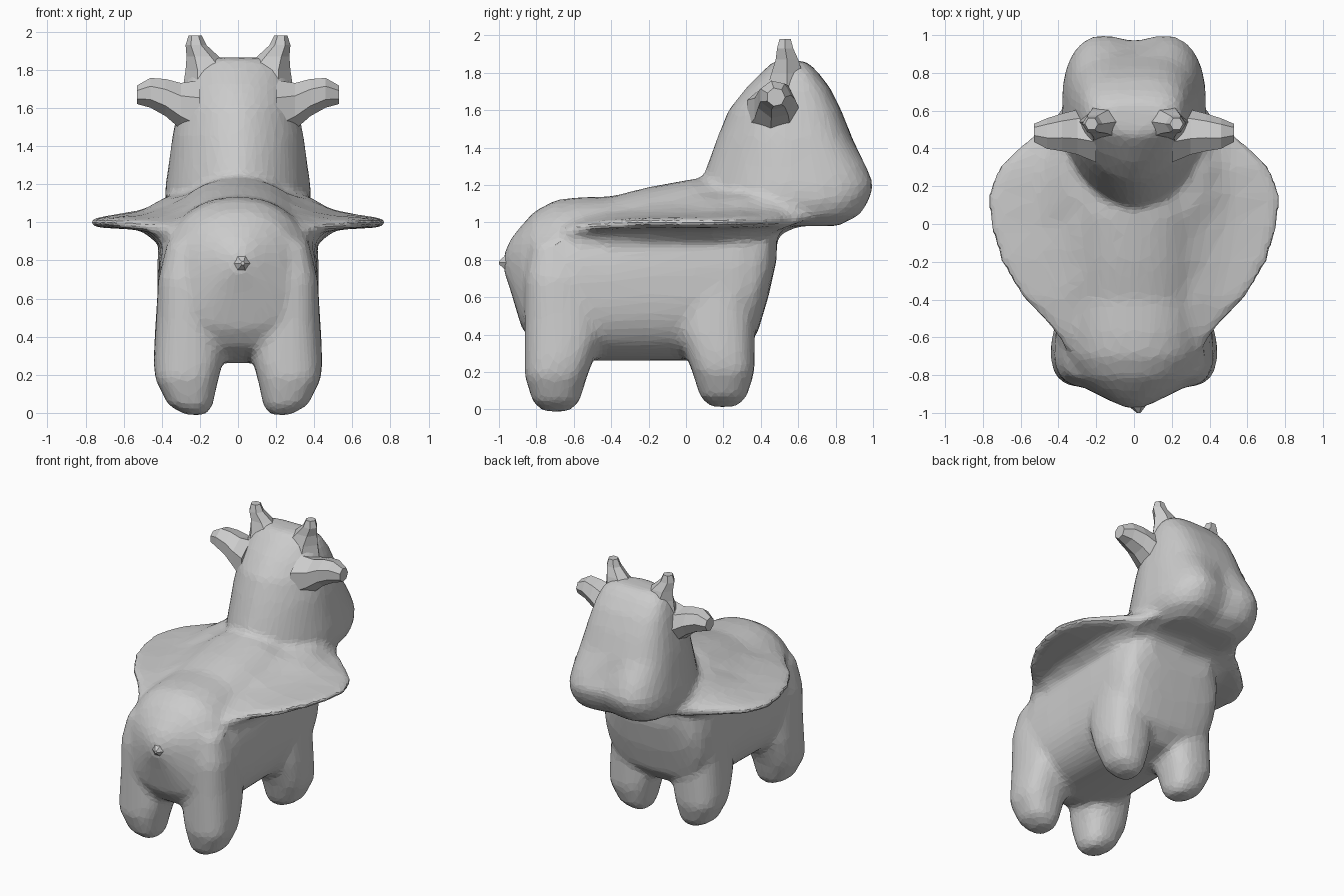
import bpy, bmesh
from math import cos, sin, pi
from mathutils import Vector

if "Cube" in bpy.data.objects:
    bpy.data.objects.remove(bpy.data.objects["Cube"])


def power(v, e):
    return (abs(v) ** (2 / e)) * (1 if v >= 0 else -1)


def ring(axis, t, a, b, ra, rb, e=2.0, e_back=None, n=32, phase=0.0):
    """Rounded-square loop across an axis; a, b are the centre on the other two axes."""
    pts = []
    for i in range(n):
        ang = 2 * pi * i / n + phase
        k = e_back if e_back and sin(ang) < 0 else e
        u, v = a + ra * power(cos(ang), k), b + rb * power(sin(ang), k)
        pts.append(Vector({'x': (t, u, v), 'y': (u, t, v), 'z': (u, v, t)}[axis]))
    return pts


def loft(bm, rings):
    """Skin a row of loops into a closed tube."""
    loops = [[bm.verts.new(p) for p in r] for r in rings]
    n = len(loops[0])
    faces = [bm.faces.new(loops[0]), bm.faces.new(loops[-1][::-1])]
    for r0, r1 in zip(loops, loops[1:]):
        for i in range(n):
            j = (i + 1) % n
            faces.append(bm.faces.new((r0[i], r1[i], r1[j], r0[j])))
    bmesh.ops.recalc_face_normals(bm, faces=faces)


def to_object(bm, name):
    bmesh.ops.recalc_face_normals(bm, faces=bm.faces)
    mesh = bpy.data.meshes.new(name)
    bm.to_mesh(mesh)
    bm.free()
    ob = bpy.data.objects.new(name, mesh)
    bpy.context.collection.objects.link(ob)
    return ob


body = bmesh.new()

# torso: y, bottom, top, half width (tapering to the tail)
torso = [(-.975, .74, .83, .04), (-.94, .64, .91, .12), (-.88, .44, .985, .24),
         (-.81, .34, 1.06, .335), (-.7, .29, 1.12, .395), (-.58, .26, 1.135, .415),
         (-.4, .26, 1.14, .42), (-.2, .26, 1.19, .42), (.05, .26, 1.235, .425),
         (.28, .3, 1.22, .425), (.38, .4, 1.15, .4), (.44, .6, 1.08, .36),
         (.485, .8, 1.05, .26)]
loft(body, [ring('y', y, 0, (b + t) / 2, w, (t - b) / 2, 2.2, 2.8) for y, b, t, w in torso])

# head: z, back, front, half width (pointed at the nape, square at the muzzle)
head = [(.98, .32, .84, .27), (1.04, .22, .95, .355), (1.12, .12, 1.0, .385),
        (1.2, .08, 1.025, .38), (1.3, .11, .985, .365), (1.45, .165, .89, .345),
        (1.6, .225, .83, .315), (1.72, .32, .77, .285), (1.81, .41, .7, .25),
        (1.865, .47, .64, .18)]
rings = []
for z, y0, y1, w in head:
    loop = ring('z', z, 0, (y0 + y1) / 2, w, (y1 - y0) / 2, 3.2, 1.75)
    for p in loop:  # shallow dent in the middle of the muzzle
        if p.y > .8 and z < 1.4:
            p.y -= .05 * max(0, 1 - abs(p.x) / .2)
    rings.append(loop)
loft(body, rings)

# legs: z, x centre, x radius, y radius
leg = [(-.012, .22, .055, .07), (.04, .25, .118, .125), (.18, .27, .168, .168),
       (.27, .26, .182, .185), (.38, .26, .178, .205), (.5, .26, .17, .205),
       (.7, .26, .16, .18), (.9, .25, .12, .13)]
for side in (-1, 1):
    for y, lift, d in ((-.695, 0, 1), (.2, .025, -1)):
        loft(body, [ring('z', z + lift, side * x, y + d * (max(ry, .168) - .168), rx, ry, 2.5)
                    for z, x, rx, ry in leg])

# flared cape: y, half width, spine height, shoulder height, edge height, underside
cape = [(-.66, .36, 1.05, .97, .93, .84), (-.57, .42, 1.09, 1.0, .945, .84),
        (-.4, .585, 1.12, 1.035, .965, .84), (-.2, .705, 1.18, 1.06, .975, .84),
        (0, .765, 1.22, 1.085, .975, .84), (.15, .775, 1.22, 1.12, .975, .84),
        (.3, .72, 1.22, 1.14, .98, .86), (.45, .56, 1.2, 1.13, .985, .91),
        (.56, .42, 1.17, 1.1, .99, .96), (.66, .35, 1.12, 1.07, 1.0, 1.0)]
rings = []
for y, w, top, shoulder, edge, low in cape:
    inner = min(.37, w - .03)
    mid = inner + (w - inner) * .35
    half = [(.2, top - .05), (inner, shoulder), (mid, edge + .05 + (shoulder - edge - .05) * .35),
            (w, edge + .045), (w, edge), (mid, max(edge - .015, low)), (inner + .025, low + .03)]
    loop = [(0, top)] + half + [(0, low)] + [(-x, z) for x, z in half[::-1]]
    rings.append([Vector((x, y, z)) for x, z in loop])
loft(body, rings)

# fuse the parts into one soft skin, then facet it
skin = to_object(body, "animal_body")
m = skin.modifiers.new("fuse", 'REMESH')
m.mode = 'VOXEL'
m.voxel_size = .022
m = skin.modifiers.new("soften", 'SMOOTH')
m.factor = .5
m.iterations = 14
m = skin.modifiers.new("facet", 'DECIMATE')
m.ratio = .15

# horns and ears
for side, label in ((-1, "left"), (1, "right")):
    bm = bmesh.new()
    loft(bm, [ring('z', z, side * x, y, rx, ry, n=6)
              for z, x, y, rx, ry in ((1.7, .14, .54, .15, .13), (1.8, .15, .54, .125, .095),
                                      (1.87, .185, .54, .085, .07), (1.93, .22, .53, .055, .05),
                                      (1.98, .225, .53, .035, .035))])
    to_object(bm, label + "_horn")
    bm = bmesh.new()
    loft(bm, [ring('x', side * x, y, z, ry, rz, n=7)
              for x, y, z, ry, rz in ((.2, .47, 1.58, .16, .17), (.3, .48, 1.61, .125, .125),
                                      (.38, .48, 1.655, .105, .1), (.46, .475, 1.68, .085, .08),
                                      (.53, .48, 1.67, .05, .05))])
    to_object(bm, label + "_ear")

# stubby tail
bm = bmesh.new()
loft(bm, [ring('y', y, x, .785, r, r, n=6)
          for y, x, r in ((-.88, 0, .15), (-.94, .01, .07), (-1.0, .025, .01))])
to_object(bm, "tail")
